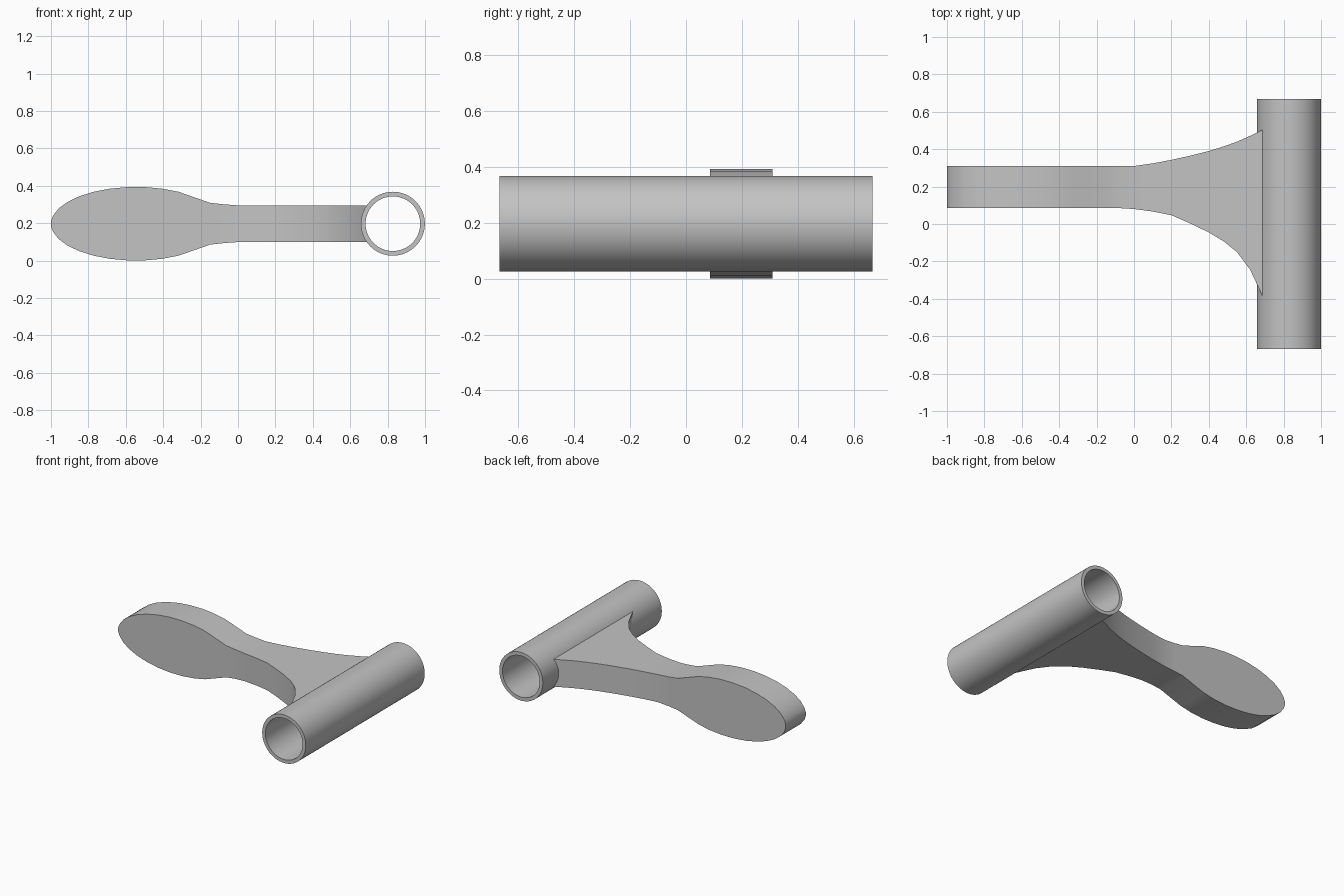
import bpy, bmesh, math

cube = bpy.data.objects.get("Cube")
if cube:
    bpy.data.objects.remove(cube, do_unlink=True)

MID_Z = 0.197                      # height of the centre line
TUBE_X, OUTER, INNER = 0.828, 0.171, 0.146

grey = bpy.data.materials.new("plain grey")
grey.use_nodes = True
grey.diffuse_color = (0.55, 0.55, 0.55, 1)
grey.node_tree.nodes["Principled BSDF"].inputs["Base Color"].default_value = (0.55, 0.55, 0.55, 1)


def finish(bm, name):
    """Turn a bmesh into a shaded object."""
    bmesh.ops.recalc_face_normals(bm, faces=bm.faces)
    mesh = bpy.data.meshes.new(name)
    bm.to_mesh(mesh)
    bm.free()
    mesh.materials.append(grey)
    obj = bpy.data.objects.new(name, mesh)
    bpy.context.collection.objects.link(obj)
    bpy.ops.object.select_all(action='DESELECT')
    obj.select_set(True)
    bpy.context.view_layer.objects.active = obj
    bpy.ops.object.shade_smooth_by_angle(angle=math.radians(30))


def bridge(bm, a, b):
    """Join two closed rings with quads."""
    n = len(a)
    for i in range(n):
        j = (i + 1) % n
        bm.faces.new((a[i], a[j], b[j], b[i]))


# Hollow tube: four rings joined in a loop
bm = bmesh.new()
SIDES = 64
rings = []
for r, y in ((OUTER, -0.667), (OUTER, 0.667), (INNER, 0.667), (INNER, -0.667)):
    rings.append([bm.verts.new((TUBE_X + r * math.cos(a), y, MID_Z + r * math.sin(a)))
                  for a in (2 * math.pi * i / SIDES for i in range(SIDES))])
for k in range(4):
    bridge(bm, rings[k], rings[(k + 1) % 4])
finish(bm, "tube")

# Handle sections: x, front y, back y, half height
FRONT, BACK = 0.085, 0.31
sections = [(-1.0, FRONT, BACK, 0.012)]
for deg in range(12, 121, 12):     # oval paddle
    a = math.radians(deg)
    sections.append((-0.545 - 0.455 * math.cos(a), FRONT, BACK, MID_Z * math.sin(a)))
sections += [                      # neck flaring out to the tube
    (-0.15, FRONT, BACK, 0.112), (-0.08, FRONT, BACK, 0.104), (0.0, 0.08, BACK, 0.098),
    (0.1, 0.067, 0.324, 0.097), (0.2, 0.047, 0.343, 0.097), (0.3, 0.003, 0.365, 0.097),
    (0.4, -0.045, 0.39, 0.097), (0.48, -0.093, 0.415, 0.097), (0.55, -0.15, 0.44, 0.097),
    (0.62, -0.243, 0.471, 0.097), (0.694, -0.40, 0.507, 0.097)]

LEVELS = (-1, -0.6, 0, 0.6, 1)
bm = bmesh.new()
rings = []
for k, (x, y0, y1, h) in enumerate(sections):
    front, back = [], []
    for t in LEVELS:
        px, f, b = x, y0, y1
        if k == len(sections) - 1:  # last section follows the tube wall
            px = TUBE_X - math.sqrt(0.165 ** 2 - (t * h) ** 2)
            xp, yp0, yp1, _ = sections[k - 1]
            s = (px - xp) / (x - xp)
            f, b = yp0 + s * (y0 - yp0), yp1 + s * (y1 - yp1)
        front.append(bm.verts.new((px, f, MID_Z + t * h)))
        back.append(bm.verts.new((px, b, MID_Z + t * h)))
    rings.append(front + back[::-1])
for a, b in zip(rings, rings[1:]):
    bridge(bm, a, b)
for ring in (rings[0], rings[-1]):
    for i in range(len(LEVELS) - 1):
        bm.faces.new((ring[i], ring[i + 1], ring[-2 - i], ring[-1 - i]))
finish(bm, "handle")
